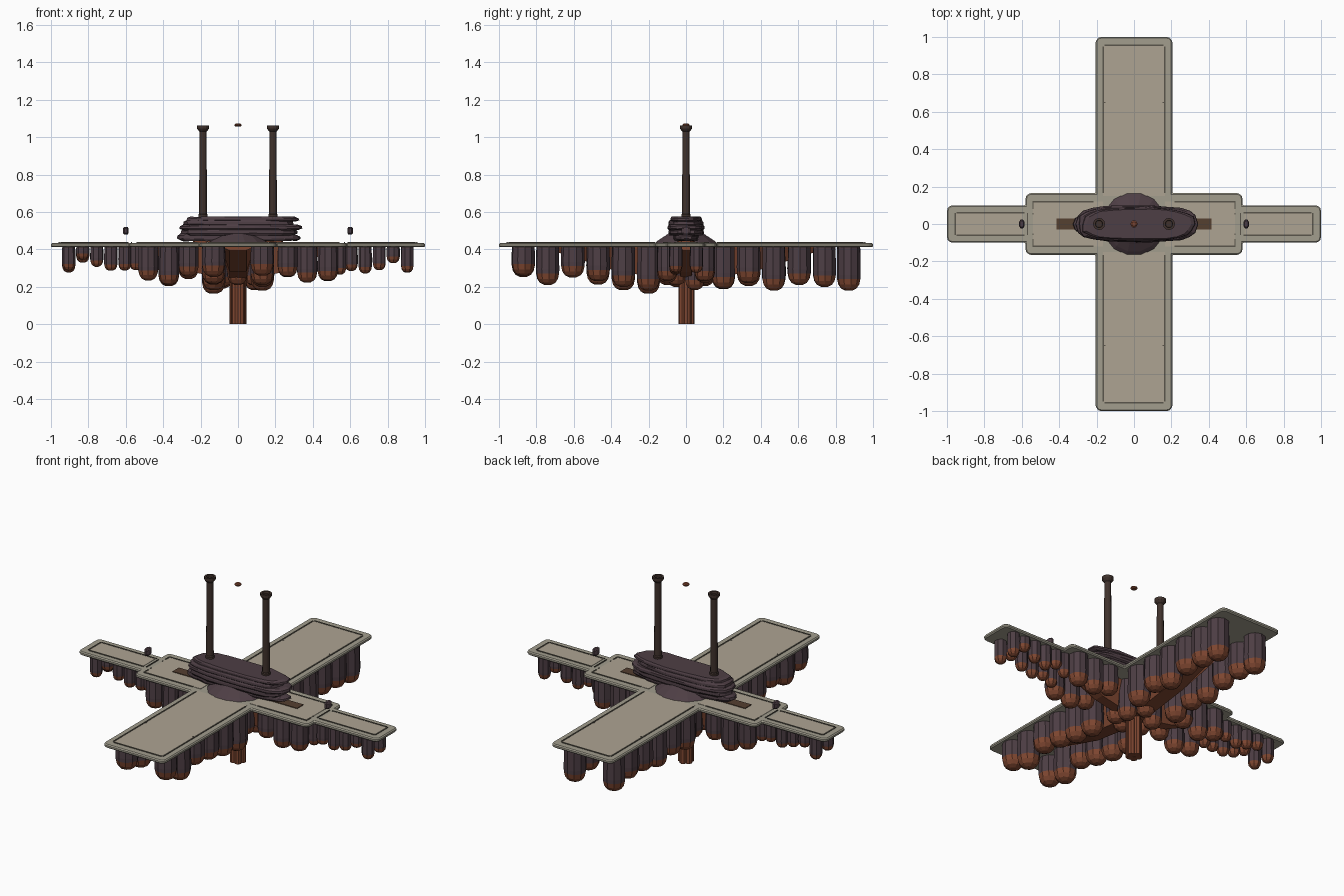
import bpy, bmesh, random
from math import sin, cos, pi, copysign

random.seed(7)
if "Cube" in bpy.data.objects:
    bpy.data.objects.remove(bpy.data.objects["Cube"], do_unlink=True)


def material(name, r, g, b):
    m = bpy.data.materials.new(name)
    m.use_nodes = True
    m.diffuse_color = (r, g, b, 1)
    m.node_tree.nodes["Principled BSDF"].inputs["Base Color"].default_value = (r, g, b, 1)
    return m


PAVING = material("pale paving", 0.42, 0.37, 0.29)
BORDER = material("grey stone border", 0.36, 0.34, 0.27)
GROOVE = material("dark groove", 0.10, 0.09, 0.07)
ROCK = material("plum rock", 0.075, 0.048, 0.058)
RUST = material("rust rock", 0.21, 0.062, 0.03)
IRON = material("dark brown pillar", 0.05, 0.031, 0.025)
PLANK = material("brown plank", 0.09, 0.05, 0.03)

TOP, UNDER = 0.434, 0.412


def finish(name, bm, *mats):
    bmesh.ops.recalc_face_normals(bm, faces=bm.faces)
    me = bpy.data.meshes.new(name)
    bm.to_mesh(me)
    bm.free()
    for m in mats:
        me.materials.append(m)
    ob = bpy.data.objects.new(name, me)
    bpy.context.collection.objects.link(ob)
    return ob


def loft(bm, rings, mat_of=lambda i: 0):
    """Skin equal-sized rings of points and cap both ends."""
    loops = [[bm.verts.new(p) for p in ring] for ring in rings]
    n = len(loops[0])
    for i, (a, b) in enumerate(zip(loops, loops[1:])):
        for k in range(n):
            f = bm.faces.new((a[k], a[(k + 1) % n], b[(k + 1) % n], b[k]))
            f.material_index = mat_of(i)
    bm.faces.new(loops[0]).material_index = mat_of(0)
    bm.faces.new(loops[-1]).material_index = mat_of(len(rings) - 2)


def ring(x, y, z, r, n, turn=0.0):
    return [(x + r * cos(turn + 2 * pi * k / n), y + r * sin(turn + 2 * pi * k / n), z)
            for k in range(n)]


def box(bm, x0, x1, y0, y1, z0, z1):
    loft(bm, [[(x0, y0, z), (x1, y0, z), (x1, y1, z), (x0, y1, z)] for z in (z0, z1)])


# Stepped cross platform with trimmed corners
def cross_outline():
    quarter = [(1, 0.1), (0.58, 0.1), (0.58, 0.165), (0.205, 0.165), (0.205, 1)]
    pts = quarter + [(-x, y) for x, y in reversed(quarter)]
    return pts + [(-x, -y) for x, y in pts]


bm = bmesh.new()
face = bm.faces.new([bm.verts.new((x, y, UNDER)) for x, y in cross_outline()])
outer = [v for v in bm.verts if (abs(v.co.x) > 0.9) or (abs(v.co.y) > 0.9)
         or (abs(v.co.x) > 0.5 and abs(v.co.y) > 0.15)]
bmesh.ops.bevel(bm, geom=outer, offset=0.03, segments=3, profile=0.5, affect='VERTICES')
out = bmesh.ops.extrude_face_region(bm, geom=list(bm.faces))
for v in [g for g in out["geom"] if isinstance(g, bmesh.types.BMVert)]:
    v.co.z = TOP
bm.normal_update()
platform = finish("platform", bm, BORDER)
bev = platform.modifiers.new("soft rim", 'BEVEL')
bev.width, bev.segments = 0.006, 1

# Paving fields
bm = bmesh.new()
for s in (-1, 1):
    box(bm, -0.165, 0.165, s * 0.15, s * 0.955, TOP - 0.004, TOP + 0.002)
    box(bm, s * 0.165, s * 0.54, -0.12, 0.12, TOP - 0.004, TOP + 0.002)
    box(bm, s * 0.59, s * 0.955, -0.06, 0.06, TOP - 0.004, TOP + 0.002)
finish("paving_fields", bm, PAVING)

# Groove lines round the fields
bm = bmesh.new()


def line(x0, x1, y0, y1, w=0.004):
    box(bm, min(x0, x1) - w, max(x0, x1) + w, min(y0, y1) - w, max(y0, y1) + w,
        TOP - 0.003, TOP + 0.004)


for s in (-1, 1):
    line(-0.155, 0.155, s * 0.955, s * 0.955)
    line(s * 0.955, s * 0.955, -0.055, 0.055)
    line(s * 0.57, s * 0.57, -0.055, 0.055, 0.003)
    for t in (-1, 1):
        line(s * 0.165, s * 0.165, t * 0.17, t * 0.945)
        line(s * 0.22, s * 0.54, t * 0.12, t * 0.12)
        line(s * 0.54, s * 0.54, t * 0.085, t * 0.12)
        line(s * 0.59, s * 0.945, t * 0.06, t * 0.06)
        line(s * 0.155, s * 0.157, t * 0.65, t * 0.65, 0.003)
        line(s * 0.54, s * 0.54, t * 0.055, t * 0.057, 0.003)
finish("groove_lines", bm, GROOVE)


# Hanging rock columns with rusty rounded tips
def column(bm, x, y, r, bottom, sides=10):
    prof = [(0.96, UNDER + 0.004), (1.0, bottom + 1.3 * r), (0.98, bottom + 0.95 * r),
            (0.88, bottom + 0.5 * r), (0.66, bottom + 0.18 * r), (0.3, bottom)]
    turn = random.uniform(0, 1)
    loft(bm, [ring(x, y, z, r * k, sides, turn) for k, z in prof], lambda i: int(i > 1))


def jitter(a):
    return random.uniform(-a, a)


bm = bmesh.new()
for s in (-1, 1):
    for y, low in zip([-0.87, -0.74, -0.605, -0.47, -0.335, -0.2,
                       0.2, 0.335, 0.47, 0.605, 0.74, 0.87],
                      [0.26, 0.21, 0.25, 0.23, 0.20, 0.18,
                       0.19, 0.22, 0.18, 0.21, 0.20, 0.18]):
        column(bm, s * 0.13, y, 0.064, low + (jitter(0.02) if s < 0 else 0))
finish("long_arm_columns", bm, ROCK, RUST)

bm = bmesh.new()
for s in (-1, 1):
    for t in (-1, 1):
        for x, low in zip([0.265, 0.37, 0.48], [0.25, 0.215, 0.235]):
            column(bm, s * x, t * 0.1, 0.056, low + jitter(0.012))
        for x, low in zip([0.545, 0.605, 0.68, 0.755, 0.83, 0.905],
                          [0.28, 0.295, 0.285, 0.30, 0.33, 0.29]):
            column(bm, s * x, t * 0.055, 0.036, low + jitter(0.015), 8)
finish("short_arm_columns", bm, ROCK, RUST)

# Cluster beneath the crossing
bm = bmesh.new()
for k in range(6):
    a = 2 * pi * k / 6 + 0.5
    column(bm, 0.1 * cos(a), 0.1 * sin(a), 0.055, 0.19 + jitter(0.025))
finish("crossing_columns", bm, ROCK, RUST)

# Sloping keels below the arms
bm = bmesh.new()
for ax, reach, w in ((0, 0.5, 0.06), (1, 0.72, 0.09)):
    for s in (-1, 1):
        sections = []
        for d, low in ((0, 0.23), (reach * 0.5, 0.28), (reach, 0.395)):
            sec = [(-w, UNDER), (w, UNDER), (w * 0.5, low), (-w * 0.5, low)]
            sections.append([(s * d, u, z) if ax == 0 else (u, s * d, z) for u, z in sec])
        loft(bm, sections)
finish("keels", bm, RUST)

# Central root made of bundled shafts
bm = bmesh.new()
for k in range(5):
    a = 2 * pi * k / 5 + 0.3
    x, y = 0.025 * cos(a), 0.025 * sin(a)
    loft(bm, [ring(x, y, z, 0.021, 8) for z in (0, 0.26)])
finish("central_root", bm, RUST)

# Mound and layered rock slabs on top
bm = bmesh.new()
loft(bm, [ring(0, 0, z, r, 14) for r, z in
          ((0.175, TOP - 0.004), (0.15, 0.45), (0.11, 0.475), (0.06, 0.51))])
finish("mound", bm, ROCK)


def slab_ring(cx, z, rx, ry, wobble):
    pts = []
    for k, w in enumerate(wobble):
        c, s = cos(2 * pi * k / len(wobble)), sin(2 * pi * k / len(wobble))
        pts.append((cx + rx * w * copysign(abs(c) ** 0.75, c),
                    ry * w * copysign(abs(s) ** 0.6, s), z + jitter(0.002)))
    return pts


bm = bmesh.new()
for cx, z, h, rx, ry in ((-0.01, 0.445, 0.04, 0.325, 0.07), (0.02, 0.447, 0.03, 0.315, 0.06),
                         (0.01, 0.475, 0.035, 0.31, 0.095), (0.015, 0.502, 0.03, 0.32, 0.10),
                         (0.0, 0.525, 0.03, 0.30, 0.092), (0.025, 0.548, 0.026, 0.30, 0.085)):
    wob = [1 + jitter(0.035) for _ in range(22)]
    loft(bm, [slab_ring(cx, z + h * t, rx * k, ry * k, wob)
              for t, k in ((0, 0.93), (0.3, 1), (0.7, 0.99), (1, 0.93))])
finish("rock_slabs", bm, ROCK)

# Plank running under the slabs
bm = bmesh.new()
box(bm, -0.415, 0.415, -0.03, 0.03, TOP - 0.002, TOP + 0.006)
finish("plank", bm, PLANK)
bm = bmesh.new()
loft(bm, [slab_ring(0, z, 0.24, 0.05, [1] * 22) for z in (0.437, 0.452)])
finish("slab_base", bm, RUST)

# Twin pillars with collars and hollow caps
for s, side in ((-1, "right"), (1, "left")):
    bm = bmesh.new()
    prof = ((0.025, 0.56), (0.025, 0.585), (0.021, 0.59), (0.019, 1.03), (0.025, 1.036),
            (0.032, 1.046), (0.032, 1.062), (0.02, 1.062), (0.018, 1.05))
    loft(bm, [ring(s * 0.187, 0, z, r, 12) for r, z in prof])
    finish(side + "_pillar", bm, IRON)

# Floating stones and disc
for s, side in ((-1, "right"), (1, "left")):
    bm = bmesh.new()
    loft(bm, [[(x * 0.75, y * 1.3, z) for x, y, z in ring(0, 0, z, r, 8, pi / 8)]
              for r, z in ((0.014, 0.479), (0.021, 0.487), (0.021, 0.512), (0.014, 0.52))])
    bmesh.ops.translate(bm, verts=bm.verts, vec=(s * 0.6, 0, 0))
    finish(side + "_floating_stone", bm, ROCK)
bm = bmesh.new()
loft(bm, [ring(0, 0, z, r, 10) for r, z in
          ((0.012, 1.056), (0.019, 1.061), (0.019, 1.067), (0.012, 1.072))])
finish("floating_disc", bm, RUST)
